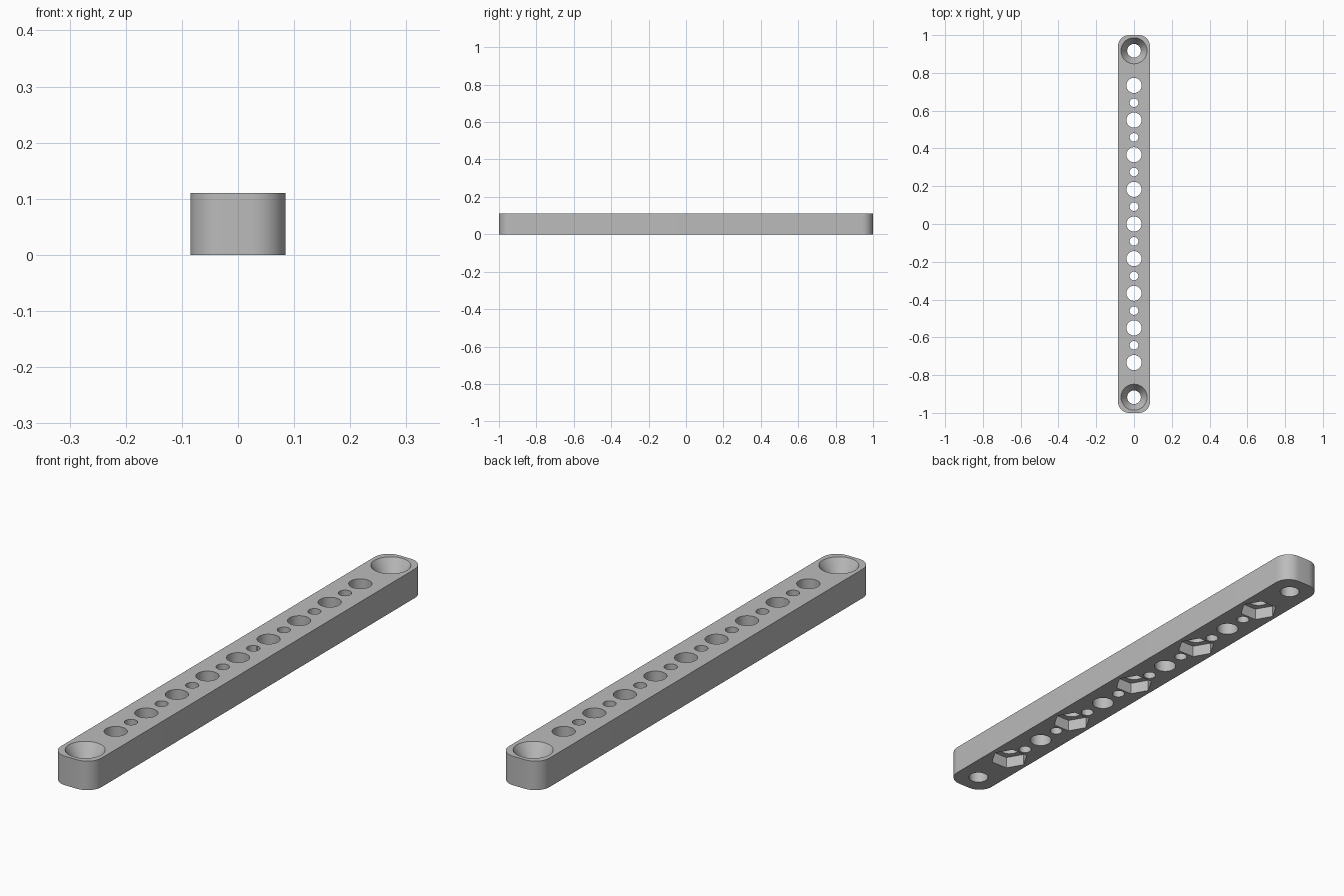
import bpy
import bmesh
import math

cube = bpy.data.objects.get("Cube")
if cube:
    bpy.data.objects.remove(cube, do_unlink=True)

LENGTH, WIDTH, HEIGHT, CORNER = 2.0, 0.17, 0.11, 0.06
PITCH = LENGTH * 0.0917
SMALL_R, LARGE_R, SCREW_R, SINK_R, NUT_R = 0.023, 0.04, 0.036, 0.069, 0.07
SINK_DEPTH, NUT_DEPTH, OVER = 0.052, 0.045, 0.02

grey = bpy.data.materials.new("plain grey")
grey.use_nodes = True
colour = (0.5, 0.5, 0.5, 1)
grey.diffuse_color = colour
grey.node_tree.nodes["Principled BSDF"].inputs["Base Color"].default_value = colour


def make_object(name, bm):
    mesh = bpy.data.meshes.new(name)
    bm.to_mesh(mesh)
    bm.free()
    mesh.materials.append(grey)
    obj = bpy.data.objects.new(name, mesh)
    bpy.context.collection.objects.link(obj)
    return obj


# Bar with rounded vertical corners
bm = bmesh.new()
bmesh.ops.create_cube(bm, size=1)
for v in bm.verts:
    v.co.x *= WIDTH
    v.co.y *= LENGTH
    v.co.z = (v.co.z + 0.5) * HEIGHT
uprights = [e for e in bm.edges if abs(e.verts[0].co.z - e.verts[1].co.z) > HEIGHT / 2]
bmesh.ops.bevel(bm, geom=uprights, offset=CORNER, segments=10, profile=0.5, affect='EDGES')
bar = make_object("drilled_bar", bm)


def cut(name, y, z0, z1, r0, r1=None, sides=40):
    """Cut a round, tapered or many-sided hole upright through the bar."""
    r1 = r0 if r1 is None else r1
    bm = bmesh.new()
    bmesh.ops.create_cone(bm, cap_ends=True, segments=sides, radius1=r0, radius2=r1, depth=z1 - z0)
    # six-sided pockets point across the bar
    bm.verts.ensure_lookup_table()
    turn = math.atan2(bm.verts[0].co.y, bm.verts[0].co.x)
    for v in bm.verts:
        across, along = v.co.x, v.co.y
        v.co.x = across * math.cos(turn) + along * math.sin(turn)
        v.co.y = along * math.cos(turn) - across * math.sin(turn) + y
        v.co.z += (z0 + z1) / 2
    cutter = make_object(name, bm)
    cutter.hide_render = True
    mod = bar.modifiers.new(name, 'BOOLEAN')
    mod.operation = 'DIFFERENCE'
    mod.solver = 'EXACT'
    mod.object = cutter
    bpy.ops.object.modifier_apply(modifier=mod.name)
    bpy.data.objects.remove(cutter, do_unlink=True)


bpy.ops.object.select_all(action='DESELECT')
bpy.context.view_layer.objects.active = bar
bar.select_set(True)

# Row of large holes, every other one with a nut pocket underneath
for k in range(-4, 5):
    cut("large_hole", k * PITCH, -OVER, HEIGHT + OVER, LARGE_R)
    if k % 2 == 0:
        cut("nut_pocket", k * PITCH, -OVER, NUT_DEPTH, NUT_R, sides=6)

# Small holes between the large ones
for k in range(-4, 4):
    cut("small_hole", (k + 0.5) * PITCH, -OVER, HEIGHT + OVER, SMALL_R, sides=28)

# Countersunk screw holes at both ends
flare = (SINK_R - SCREW_R) / SINK_DEPTH * OVER
for side in (-1, 1):
    y = side * 5 * PITCH
    cut("screw_hole", y, -OVER, HEIGHT + OVER, SCREW_R)
    cut("countersink", y, HEIGHT - SINK_DEPTH - OVER, HEIGHT + OVER, SCREW_R - flare, SINK_R + flare)

bpy.ops.object.shade_smooth_by_angle(angle=math.radians(25))
